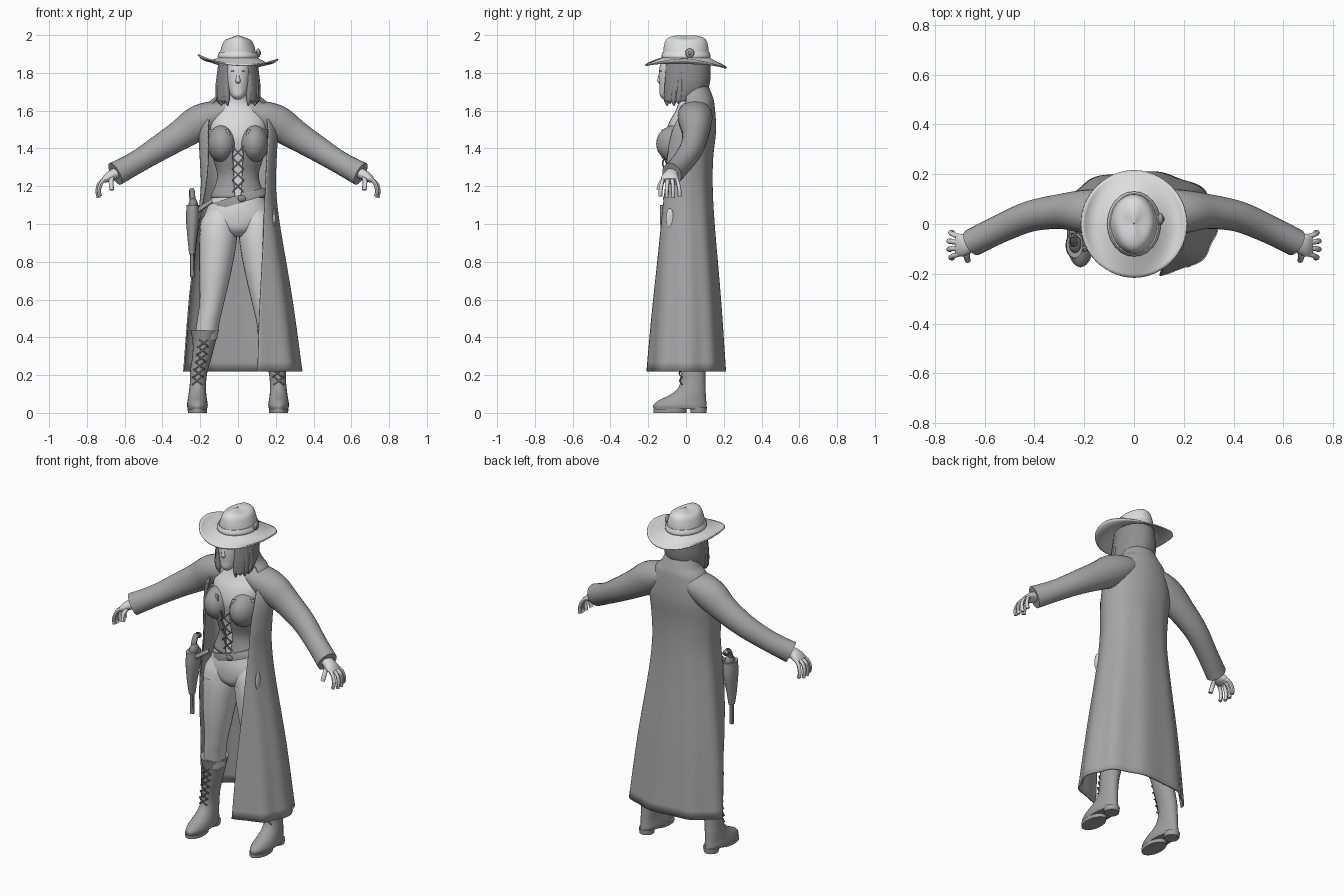
import bpy, bmesh, math
from mathutils import Vector, Matrix

cube = bpy.data.objects.get("Cube")
if cube:
    bpy.data.objects.remove(cube)


def material(name, value):
    mat = bpy.data.materials.new(name)
    color = (value, value, value, 1)
    mat.use_nodes = True
    mat.diffuse_color = color
    mat.node_tree.nodes["Principled BSDF"].inputs["Base Color"].default_value = color
    return mat


skin = material("light grey skin", .7)
felt = material("pale grey felt", .73)
shorts_cloth = material("light grey cloth", .68)
coat_cloth = material("mid grey coat", .38)
corset_leather = material("grey corset", .35)
hair_grey = material("dark grey hair", .27)
boot_leather = material("grey boot leather", .35)
belt_leather = material("grey belt leather", .35)
gun_metal = material("dark gun grey", .26)
dark = material("charcoal", .18)


def finish(name, bm, mat, mirror=False, solid=0):
    """Turn a bmesh into a smooth shaded object."""
    bmesh.ops.recalc_face_normals(bm, faces=bm.faces[:])
    mesh = bpy.data.meshes.new(name)
    bm.to_mesh(mesh)
    bm.free()
    mesh.materials.append(mat)
    obj = bpy.data.objects.new(name, mesh)
    bpy.context.collection.objects.link(obj)
    if solid:
        mod = obj.modifiers.new("thickness", "SOLIDIFY")
        mod.thickness, mod.offset = solid, 0
    if mirror:
        obj.modifiers.new("mirror", "MIRROR").use_mirror_merge = False
    bpy.ops.object.select_all(action="DESELECT")
    obj.select_set(True)
    bpy.context.view_layer.objects.active = obj
    bpy.ops.object.shade_smooth_by_angle(angle=math.radians(45))
    return obj


def spline(points, steps):
    """Pass a smooth curve through tuples of any length."""
    result = []
    last = len(points) - 1
    for i in range(last):
        p, q = points[i], points[i + 1]
        before, after = points[max(i - 1, 0)], points[min(i + 2, last)]
        for s in range(steps):
            t = s / steps
            result.append(tuple(
                b + t * ((c - a) / 2 + t * (a - 2.5 * b + 2 * c - d / 2
                                            + t * (1.5 * (b - c) + (d - a) / 2)))
                for a, b, c, d in zip(before, p, q, after)))
    return result + [points[-1]]


def skin_rows(rows, closed, caps):
    bm = bmesh.new()
    grid = [[bm.verts.new(co) for co in row] for row in rows]
    n = len(grid[0])
    for low, high in zip(grid, grid[1:]):
        for j in range(n if closed else n - 1):
            k = (j + 1) % n
            bm.faces.new((low[j], low[k], high[k], high[j]))
    if caps:
        bm.faces.new(grid[0])
        bm.faces.new(grid[-1])
    return bm


def loft(name, rings, mat, mirror=False, sides=24, steps=4, level=False):
    """Elliptical tube; each ring is x, y, z, side radius, depth radius."""
    pts = spline(rings, steps)
    rows = []
    for i, p in enumerate(pts):
        ahead, behind = pts[min(i + 1, len(pts) - 1)], pts[max(i - 1, 0)]
        t = (Vector(ahead[:3]) - Vector(behind[:3])).normalized()
        if level:
            t = Vector((0, 0, 1))
        depth = Vector((0, 1, 0))
        depth = (depth - t * t.dot(depth)).normalized()
        side = depth.cross(t)
        turns = [math.tau * j / sides for j in range(sides)]
        rows.append([Vector(p[:3]) + side * p[3] * math.cos(a) + depth * p[4] * math.sin(a)
                     for a in turns])
    return finish(name, skin_rows(rows, True, True), mat, mirror)


def cord(name, points, r, mat, mirror=False):
    return loft(name, [(*p, r, r) for p in points], mat, mirror, sides=8, steps=3)


def sheet(name, levels, mat, square=0, solid=.008, fold=0, columns=72):
    """Open wrap; each level is z, x, y, width, depth, left edge, right edge angle."""
    rows = []
    pts = spline(levels, 5)
    for i, (z, cx, cy, rx, ry, start, end) in enumerate(pts):
        row = []
        down = i / len(pts)
        for j in range(columns + 1):
            a = math.radians(start + (end - start) * j / columns)
            s, c = (math.copysign(abs(v) ** (1 - square * down), v)
                    for v in (math.sin(a), math.cos(a)))
            wave = 1 + fold * down ** 2 * math.sin(9 * a)
            row.append((cx + rx * s * wave, cy - ry * c * wave, z))
        rows.append(row)
    return finish(name, skin_rows(rows, False, False), mat, solid=solid)


def ball(name, loc, size, mat, mirror=False):
    bm = bmesh.new()
    place = Matrix.Translation(loc) @ Matrix.Diagonal((*size, 1))
    bmesh.ops.create_uvsphere(bm, u_segments=24, v_segments=14, radius=1, matrix=place)
    return finish(name, bm, mat, mirror)


# Hat: pinched crown running into a curled brim
def hat_row(crown, amount, height=0):
    row = []
    for j in range(64):
        a = math.tau * j / 64
        s, c = math.sin(a), math.cos(a)
        if crown:
            pinch = 1 - (height - 1.88) * 9 * (.2 + .12 * max(0, c))
            z = height - .05 * amount * (1 - amount) * s * s
            row.append((.097 * amount * s * pinch, -.118 * amount * c, z))
        else:
            t = amount
            z = 1.88 - .04 * t * c * c + s * s * (.065 * t ** 3 - .06 * t)
            z += -.012 * t * s + .014 * t * min(0, c)
            row.append(((.097 + .115 * t) * s, -(.118 + .097 * t) * c, z))
    return row


crown_profile = [(.02, 1.994), (.35, 1.995), (.7, 1.987), (.9, 1.967), (.98, 1.93)]
hat_rows = [hat_row(True, *p) for p in spline(crown_profile, 4)]
hat_rows += [hat_row(False, i / 8) for i in range(9)]
finish("hat", skin_rows(hat_rows, True, False), felt, solid=.007)
loft("hat_band", [(0, 0, 1.875, .104, .126), (0, 0, 1.89, .108, .131), (0, 0, 1.91, .099, .123)], felt)
ball("hat_rosette", (.107, .02, 1.905), (.012, .024, .024), belt_leather)
ball("rosette_stud", (.117, .02, 1.905), (.006, .01, .01), gun_metal)

# Head and face
loft("head", [(0, -.1, 1.66, .015, .02), (0, -.09, 1.68, .038, .048), (0, -.07, 1.72, .058, .07),
              (0, -.06, 1.77, .068, .083), (0, -.05, 1.83, .072, .09), (0, -.04, 1.88, .062, .08)],
     skin, level=True)
loft("nose", [(0, -.132, 1.81, .008, .008), (0, -.137, 1.775, .01, .012),
              (0, -.139, 1.757, .014, .015), (0, -.135, 1.745, .01, .007)], skin, sides=12, level=True)
ball("eyes", (.028, -.133, 1.81), (.011, .006, .004), gun_metal, True)
ball("lips", (0, -.131, 1.725), (.02, .008, .006), belt_leather)

# Hair shell with tapered locks at the front
sheet("hair", [(1.89, 0, 0, .09, .115, 33, 327), (1.8, 0, 0, .103, .123, 34, 326),
               (1.72, 0, -.01, .108, .12, 35, 325), (1.65, 0, -.035, .1, .09, 37, 323)],
      hair_grey, solid=.016, fold=.02)
for i in range(4):
    a = math.radians(33 + i * 14)
    x, y = math.sin(a), -math.cos(a)
    loft("hair_lock", [(.098 * x, .118 * y, 1.84, .01, .01), (.108 * x, .118 * y, 1.73, .015, .015),
                       (.105 * x, .11 * y - .01, 1.66, .014, .016),
                       (.1 * x, .1 * y - .015, 1.625 + .012 * (i % 2), .003, .003)],
         hair_grey, True, sides=10)

# Torso and neck
loft("torso", [(0, 0, 1.02, .16, .1), (0, 0, 1.12, .135, .092), (0, 0, 1.25, .098, .078),
               (0, 0, 1.35, .118, .09), (0, -.01, 1.45, .14, .1), (0, 0, 1.53, .15, .093),
               (0, .015, 1.59, .13, .075), (0, .015, 1.625, .09, .06), (0, .008, 1.655, .057, .05),
               (0, 0, 1.71, .047, .047)], skin, level=True)

# Corset with cups and lacing
sheet("corset", [(1.14, 0, 0, .142, .1, 6, 354), (1.25, 0, 0, .106, .087, 12, 348),
                 (1.35, 0, -.005, .13, .11, 12, 348), (1.43, 0, -.012, .155, .125, 14, 346),
                 (1.5, 0, -.012, .157, .118, 18, 342)], corset_leather)
ball("corset_cups", (.084, -.05, 1.425), (.077, .108, .1), corset_leather, True)
for i in range(4):
    z = 1.17 + .06 * i
    y = -.096 - .009 * i
    for way in (-1, 1):
        cord("corset_lace", [(-.03 * way, y, z), (0, y - .01, z + .03), (.03 * way, y, z + .06)],
             .004, dark)

# Shorts, belt and buckle
loft("shorts", [(0, 0, 1.15, .135, .095), (0, 0, 1.08, .165, .11), (0, 0, 1.02, .18, .11),
                (0, 0, .97, .12, .1), (0, .005, .935, .04, .07)], shorts_cloth, level=True)
loft("shorts_legs", [(.085, 0, 1.08, .07, .085), (.095, 0, 1.02, .1, .106), (.105, -.005, .965, .1, .11)],
     shorts_cloth, True, level=True)
loft("belt", [(.006, 0, 1.11, .16, .112), (0, 0, 1.13, .158, .112), (-.006, 0, 1.15, .15, .108)],
     belt_leather, steps=2)
ball("buckle", (.02, -.113, 1.135), (.022, .008, .016), gun_metal)

# Legs and boots
loft("legs", [(.1, 0, 1.02, .09, .1), (.105, -.005, .93, .1, .106), (.12, -.01, .76, .086, .092),
              (.14, -.005, .58, .064, .07), (.155, .005, .5, .06, .066), (.17, .02, .4, .06, .062)],
     skin, True)
loft("boots", [(.215, -.03, .02, .05, .14), (.215, -.032, .04, .055, .141), (.215, -.02, .065, .052, .127),
               (.215, .005, .09, .048, .1), (.214, .026, .12, .045, .078), (.212, .036, .16, .043, .066),
               (.207, .037, .22, .046, .065), (.19, .033, .3, .052, .066), (.18, .03, .37, .06, .072),
               (.176, .025, .44, .076, .085)], boot_leather, True, level=True)
loft("boot_soles", [(.215, -.085, 0, .05, .087), (.215, -.085, .02, .052, .088)], boot_leather, True)
loft("boot_heels", [(.215, .066, 0, .04, .042), (.215, .066, .03, .045, .045)], boot_leather, True)
for i in range(6):
    z = .15 + .04 * i
    x = .216 - .007 * i
    y = -.033 - .003 * i
    for way in (-1, 1):
        cord("boot_lace", [(x - .026 * way, y + .012, z), (x, y, z + .02),
                           (x + .026 * way, y + .012, z + .04)], .004, dark, True)

# Long open coat, swept back over the right hip
sheet("coat", [(1.74, 0, .035, .088, .075, 60, 300), (1.68, 0, .045, .112, .09, 62, 298),
               (1.63, 0, .047, .155, .1, 60, 300), (1.5, 0, .02, .202, .135, 51, 309),
               (1.35, 0, 0, .2, .14, 48, 309), (1.2, 0, -.005, .195, .142, 46, 300),
               (1, 0, -.005, .215, .152, 37, 288), (.6, .01, 0, .27, .18, 20, 268),
               (.22, .02, 0, .31, .205, 12, 256)], coat_cloth, square=.15, fold=.025, columns=96)
loft("sleeves", [(.05, .045, 1.605, .05, .08), (.13, .048, 1.575, .078, .092), (.21, .05, 1.535, .092, .086),
                 (.3, .05, 1.475, .08, .07), (.42, .03, 1.4, .068, .062), (.54, -.02, 1.325, .06, .057),
                 (.65, -.075, 1.265, .064, .055)], coat_cloth, True)
ball("coat_tear", (.192, -.085, 1.03), (.009, .021, .053), skin)

# Hands with curled fingers
loft("palms", [(.62, -.065, 1.28, .03, .036), (.665, -.08, 1.26, .028, .038), (.69, -.085, 1.245, .024, .046),
               (.712, -.085, 1.23, .014, .044)], skin, True)
for i in range(4):
    k = i - 1.5
    y = -.085 + .023 * k
    reach = .008 * abs(k)
    cord("finger", [(.7, y, 1.238), (.735 - reach, y + .005 * k, 1.218),
                    (.748 - reach, y + .01 * k, 1.178), (.742 - reach, y + .011 * k, 1.135 + reach)],
         .0105, skin, True)
cord("thumb", [(.665, -.1, 1.25), (.672, -.13, 1.222), (.668, -.145, 1.18)], .0125, skin, True)

# Holster and revolver on the right hip
loft("holster", [(-.238, -.085, 1.1, .034, .052), (-.24, -.085, 1.02, .035, .053),
                 (-.243, -.09, .92, .024, .038), (-.243, -.09, .84, .016, .022)], belt_leather)
cord("gun_barrel", [(-.243, -.09, .9), (-.243, -.09, .8), (-.243, -.09, .72)], .012, gun_metal)
ball("gun_cylinder", (-.237, -.08, 1.1), (.025, .036, .038), gun_metal)
cord("gun_grip", [(-.24, -.085, 1.08), (-.242, -.075, 1.14), (-.244, -.05, 1.175), (-.244, -.02, 1.165)],
     .016, gun_metal)
cord("holster_strap", [(-.14, -.075, 1.12), (-.2, -.1, 1.08), (-.235, -.085, 1.05)], .012, belt_leather)
